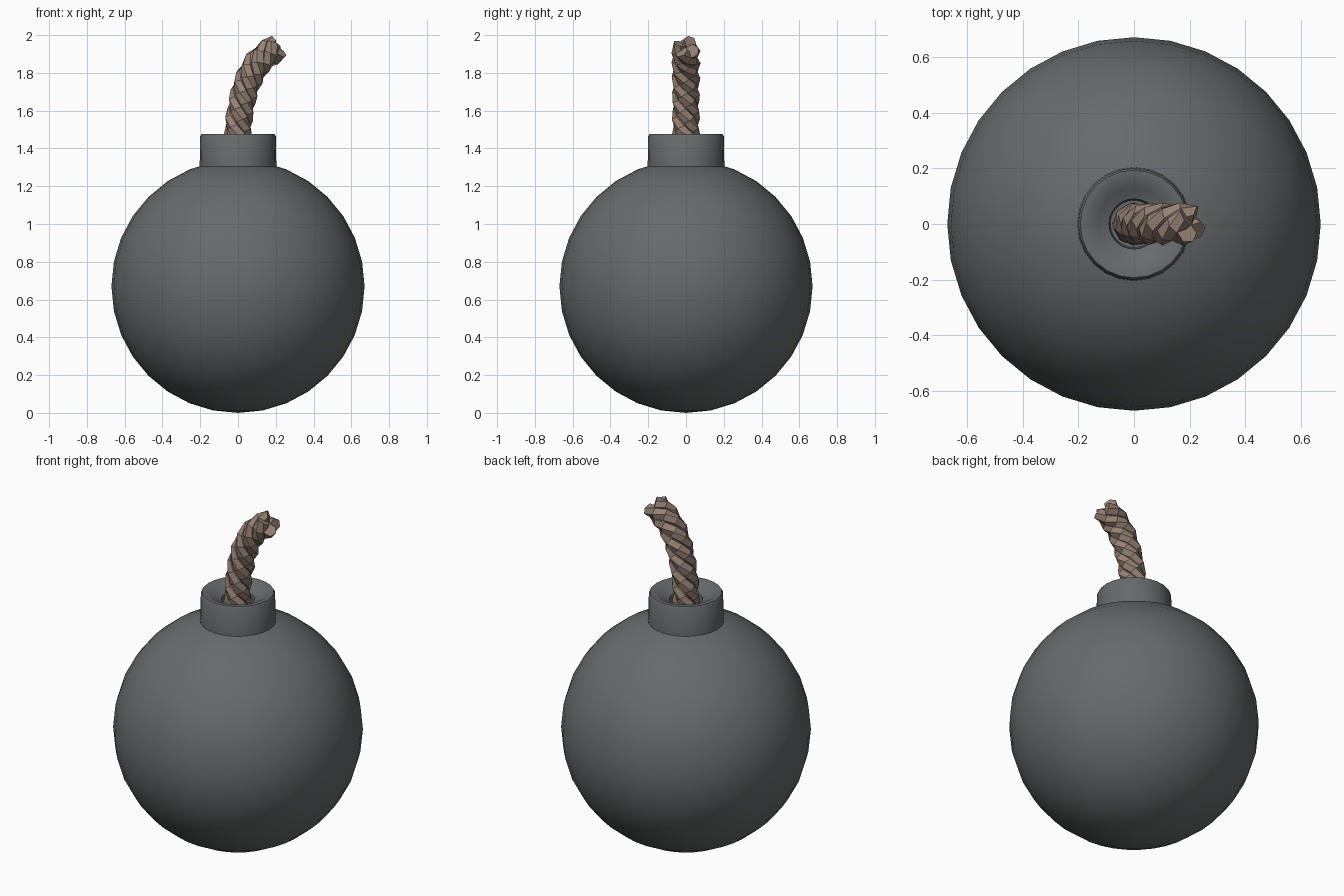
import bpy, bmesh, math
from mathutils import Vector

if "Cube" in bpy.data.objects:
    bpy.data.objects.remove(bpy.data.objects["Cube"])


def material(name, rgb):
    m = bpy.data.materials.new(name)
    m.diffuse_color = (*rgb, 1)
    m.use_nodes = True
    m.node_tree.nodes["Principled BSDF"].inputs["Base Color"].default_value = m.diffuse_color
    return m


iron = material("dark grey iron", (0.135, 0.145, 0.148))
hemp = material("brown rope", (0.31, 0.225, 0.178))


def finish(bm, name, mat, angle):
    bmesh.ops.recalc_face_normals(bm, faces=bm.faces)
    mesh = bpy.data.meshes.new(name)
    bm.to_mesh(mesh)
    bm.free()
    mesh.materials.append(mat)
    obj = bpy.data.objects.new(name, mesh)
    bpy.context.collection.objects.link(obj)
    bpy.ops.object.select_all(action='DESELECT')
    obj.select_set(True)
    bpy.context.view_layer.objects.active = obj
    bpy.ops.object.shade_smooth_by_angle(angle=math.radians(angle))


def skin(bm, rings, caps):
    """Bridge consecutive rings of points with quads."""
    vs = [[bm.verts.new(p) for p in r] for r in rings]
    n = len(vs[0])
    for a, b in zip(vs, vs[1:]):
        for i in range(n):
            j = (i + 1) % n
            bm.faces.new((a[i], a[j], b[j], b[i]))
    for r in caps:
        bm.faces.new(vs[r])


# round body
bm = bmesh.new()
bmesh.ops.create_uvsphere(bm, u_segments=32, v_segments=16, radius=0.67)
bmesh.ops.translate(bm, verts=bm.verts, vec=(0, 0, 0.67))
finish(bm, "body", iron, 40)

# neck collar with dished top and fuse hole
profile = [(0.207, 1.26), (0.203, 1.31), (0.2, 1.465), (0.193, 1.476),
           (0.165, 1.476), (0.13, 1.452), (0.09, 1.435), (0.085, 1.36)]
bm = bmesh.new()
skin(bm, [[(r * math.cos(t), r * math.sin(t), z)
           for t in (math.tau * i / 24 for i in range(24))]
          for r, z in profile], [-1])
finish(bm, "neck", iron, 50)

# fuse: four strands twisted round a bending centre line
path = [Vector((x, 0, z)) for x, z in
        [(0, 1.37), (0, 1.5), (0.018, 1.63), (0.05, 1.75), (0.11, 1.86), (0.205, 1.935)]]


def centre(t):
    """Catmull-Rom point on the path, t from 0 to 1."""
    s = t * (len(path) - 1)
    i = min(int(s), len(path) - 2)
    u = s - i
    p1, p2 = path[i], path[i + 1]
    p0 = path[i - 1] if i else p1 * 2 - p2
    p3 = path[i + 2] if i + 2 < len(path) else p2 * 2 - p1
    return 0.5 * (2 * p1 + (p2 - p0) * u + (2 * p0 - 5 * p1 + 4 * p2 - p3) * u * u
                  + (3 * p1 - p0 - 3 * p2 + p3) * u ** 3)


def strand_point(t, phase):
    c = centre(t)
    d = (centre(min(t + 0.01, 1)) - centre(max(t - 0.01, 0))).normalized()
    side = Vector((0, 1, 0)).cross(d)
    a = phase - math.tau * 1.6 * t
    return c + 0.04 * (math.cos(a) * side + math.sin(a) * Vector((0, 1, 0)))


STEPS, SIDES = 14, 6
bm = bmesh.new()
for k in range(4):
    phase = math.tau * k / 4
    rings = []
    for s in range(STEPS + 1):
        t = s / STEPS
        p = strand_point(t, phase)
        d = (strand_point(min(t + 0.02, 1), phase) - strand_point(max(t - 0.02, 0), phase)).normalized()
        out = (p - centre(t))
        out = (out - d * out.dot(d)).normalized()
        across = d.cross(out)
        rings.append([p + 0.037 * (math.cos(b) * out + math.sin(b) * across)
                      for b in (math.tau * i / SIDES for i in range(SIDES))])
    skin(bm, rings, [0, -1])
finish(bm, "fuse", hemp, 35)
